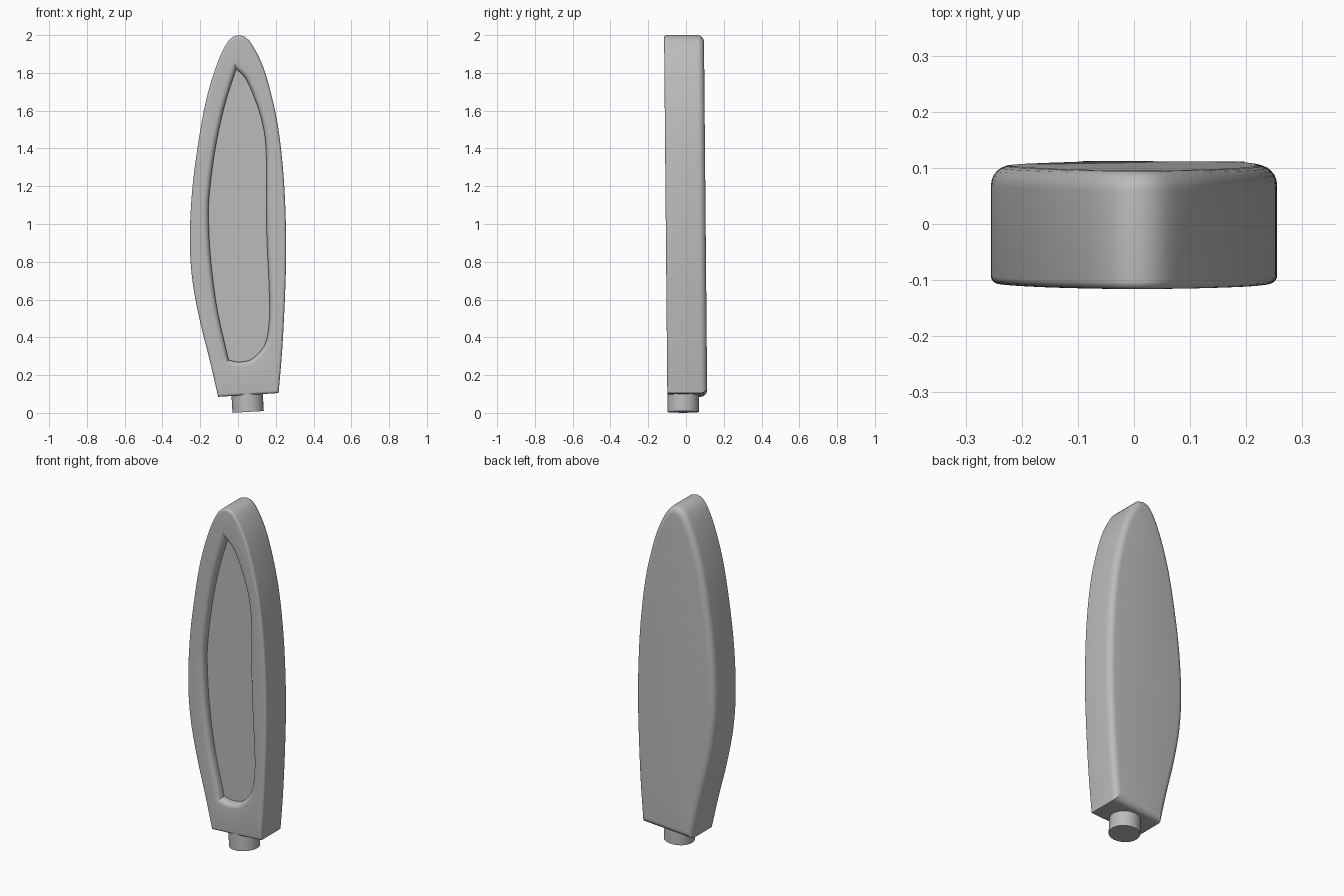
import bpy, bmesh, math
from mathutils import Vector, Matrix

cube = bpy.data.objects.get("Cube")
if cube:
    bpy.data.objects.remove(cube, do_unlink=True)

grey = bpy.data.materials.new("plain_grey")
grey.use_nodes = True
colour = (0.5, 0.5, 0.5, 1)
grey.diffuse_color = colour
grey.node_tree.nodes["Principled BSDF"].inputs["Base Color"].default_value = colour


def section(points, count, before=None, after=None):
    """Evenly spaced samples of a smooth curve, leaving out its last point."""
    p = [Vector(q) for q in points]
    p = ([Vector(before) if before else 2 * p[0] - p[1]] + p +
         [Vector(after) if after else 2 * p[-1] - p[-2]])
    fine = []
    for a, b, c, d in zip(p, p[1:], p[2:], p[3:]):
        for k in range(20):
            t = k / 20
            fine.append(0.5 * (2 * b + (c - a) * t + (2 * a - 5 * b + 4 * c - d) * t * t
                               + (3 * b - a - 3 * c + d) * t ** 3))
    fine.append(p[-2])
    length = [0]
    for a, b in zip(fine, fine[1:]):
        length.append(length[-1] + (b - a).length)
    out, j = [], 0
    for i in range(count):
        goal = length[-1] * i / count
        while length[j + 1] < goal:
            j += 1
        out.append(fine[j].lerp(fine[j + 1], (goal - length[j]) / (length[j + 1] - length[j])))
    return out


def inset(loop, d):
    """Move a counter-clockwise loop inward by d, with mitred corners."""
    out = []
    for i, p in enumerate(loop):
        a = (p - loop[i - 1]).normalized()
        b = (loop[(i + 1) % len(loop)] - p).normalized()
        n = Vector((-a.y - b.y, a.x + b.x)).normalized()
        out.append(p + n * d / max(0.5, n.dot(Vector((-a.y, a.x)))))
    return out


def finish(bm, name):
    bmesh.ops.recalc_face_normals(bm, faces=bm.faces)
    mesh = bpy.data.meshes.new(name)
    bm.to_mesh(mesh)
    bm.free()
    ob = bpy.data.objects.new(name, mesh)
    bpy.context.collection.objects.link(ob)
    mesh.materials.append(grey)
    bpy.ops.object.select_all(action='DESELECT')
    ob.select_set(True)
    bpy.context.view_layer.objects.active = ob
    bpy.ops.object.shade_smooth_by_angle(angle=math.radians(35))
    return ob


# Blade outline and recess outline: right edge, left edge, bottom
SIDE, BASE = 60, 20
outer = (section([(.215, .105), (.235, .35), (.25, .65), (.255, .9), (.245, 1.2), (.22, 1.46),
                  (.185, 1.65), (.13, 1.84), (.06, 1.97), (.005, 2)], SIDE, after=(-.05, 1.97))
         + section([(.005, 2), (-.05, 1.97), (-.11, 1.85), (-.17, 1.65), (-.215, 1.4), (-.245, 1.15),
                    (-.255, .9), (-.24, .69), (-.2, .48), (-.15, .28), (-.105, .085)], SIDE,
                   before=(.06, 1.97))
         + section([(-.105, .085), (.215, .105)], BASE))
recess = (section([(.145, .37), (.166, .5), (.165, .65), (.152, .95), (.15, 1.2), (.148, 1.4),
                   (.13, 1.53), (.09, 1.66), (.04, 1.77), (-.01, 1.82)], SIDE, before=(.08, .29))
          + section([(-.01, 1.82), (-.07, 1.63), (-.12, 1.4), (-.152, 1.15), (-.155, 1), (-.143, .8),
                     (-.11, .55), (-.05, .28)], SIDE)
          + section([(-.05, .28), (.01, .27), (.08, .29), (.145, .37)], BASE, after=(.166, .5)))

# Blade: rounded back edge, straight wall, tighter front edge, rounded recess rim
FRONT, BACK, DEPTH = -.107, .104, .045
BACK_R, FRONT_R, RIM = .036, .014, .028
rings = []
arc = [math.pi / 2 * i / 6 for i in range(7)]
for t in arc:
    rings.append((inset(outer, BACK_R * (1 - math.sin(t))), BACK - BACK_R * (1 - math.cos(t))))
for t in arc:
    rings.append((inset(outer, FRONT_R * (1 - math.cos(t))), FRONT + FRONT_R * (1 - math.sin(t))))
for t in arc:
    rings.append((inset(recess, -RIM * (1 - math.sin(t))), FRONT + RIM * (1 - math.cos(t))))
rings.append((recess, FRONT + DEPTH))

bm = bmesh.new()
loops = []
for loop, y in rings:
    # the slab leans forward slightly toward the tip
    loops.append([bm.verts.new((p.x, y - .009 * (p.y - 1), p.y)) for p in loop])
count = len(outer)
for a, b in zip(loops, loops[1:]):
    for i in range(count):
        j = (i + 1) % count
        bm.faces.new((a[i], a[j], b[j], b[i]))
bm.faces.new(loops[0])
bm.faces.new(loops[-1])
finish(bm, "blade_body")

# Mounting peg under the blade
bm = bmesh.new()
bmesh.ops.create_cone(bm, cap_ends=True, segments=48, radius1=.083, radius2=.083, depth=.13,
                      matrix=Matrix.Translation((.05, -.015, .07)) @ Matrix.Rotation(-.055, 4, 'Y'))
finish(bm, "mounting_peg")
